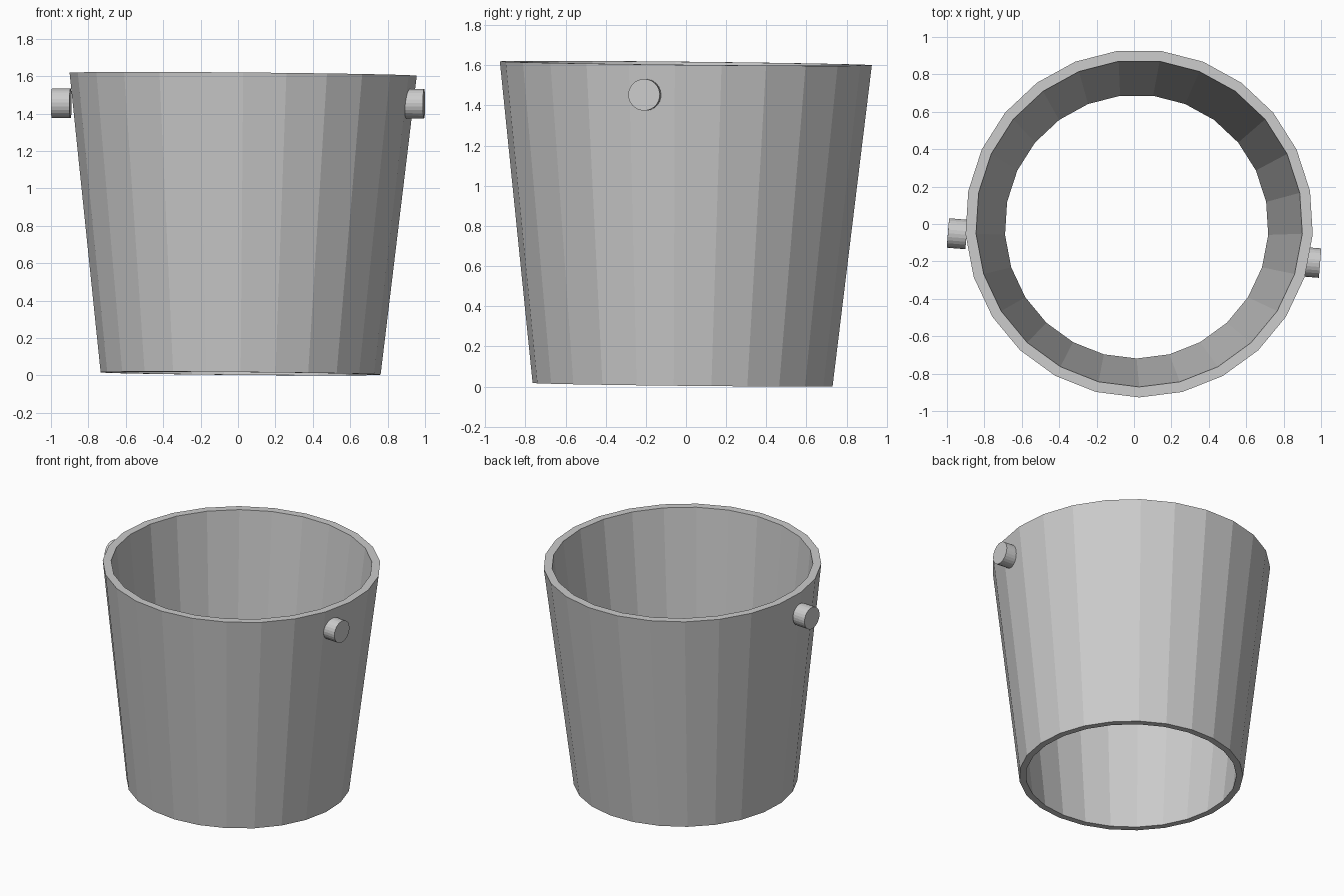
import bpy, bmesh, math
from mathutils import Matrix, Vector

cube = bpy.data.objects.get("Cube")
if cube:
    bpy.data.objects.remove(cube, do_unlink=True)

SIDES = 25
TILT = Vector((0.0085, 0.0105, 1.0)).normalized()
BASE = Vector((0.014, -0.014, 0.01))
HEIGHT = 1.6

grey = bpy.data.materials.new("light grey")
grey.use_nodes = True
colour = (0.6, 0.6, 0.6, 1.0)
grey.diffuse_color = colour
grey.node_tree.nodes["Principled BSDF"].inputs["Base Color"].default_value = colour


def make_object(name, bm):
    bmesh.ops.recalc_face_normals(bm, faces=bm.faces)
    mesh = bpy.data.meshes.new(name)
    bm.to_mesh(mesh)
    bm.free()
    mesh.materials.append(grey)
    obj = bpy.data.objects.new(name, mesh)
    bpy.context.collection.objects.link(obj)
    return obj


# Tapered open wall: a closed four-corner profile swept round the axis
profile = [(0.75, 0), (0.93, HEIGHT), (0.874, HEIGHT), (0.705, 0)]
bm = bmesh.new()
rings = []
for i in range(SIDES):
    a = 2 * math.pi * i / SIDES - math.pi / 2
    rings.append([bm.verts.new((r * math.cos(a), r * math.sin(a), z)) for r, z in profile])
for i, ring in enumerate(rings):
    after = rings[(i + 1) % SIDES]
    for j in range(len(profile)):
        k = (j + 1) % len(profile)
        bm.faces.new((ring[j], after[j], after[k], ring[k]))
lean = Vector((0, 0, 1)).rotation_difference(TILT).to_matrix().to_4x4()
bm.transform(Matrix.Translation(BASE) @ lean)
make_object("bucket_wall", bm)

# Handle pegs on one shared skewed axis
axis = Vector((1, -0.08, -0.002)).normalized()
turn = Vector((0, 0, 1)).rotation_difference(axis).to_matrix().to_4x4()
for name, centre in (("left_peg", (0.945, -0.205, 1.453)),
                     ("right_peg", (-0.945, -0.052, 1.455))):
    bm = bmesh.new()
    bmesh.ops.create_cone(bm, cap_ends=True, segments=SIDES, radius1=0.079,
                          radius2=0.079, depth=0.1)
    bm.transform(Matrix.Translation(centre) @ turn)
    make_object(name, bm)
